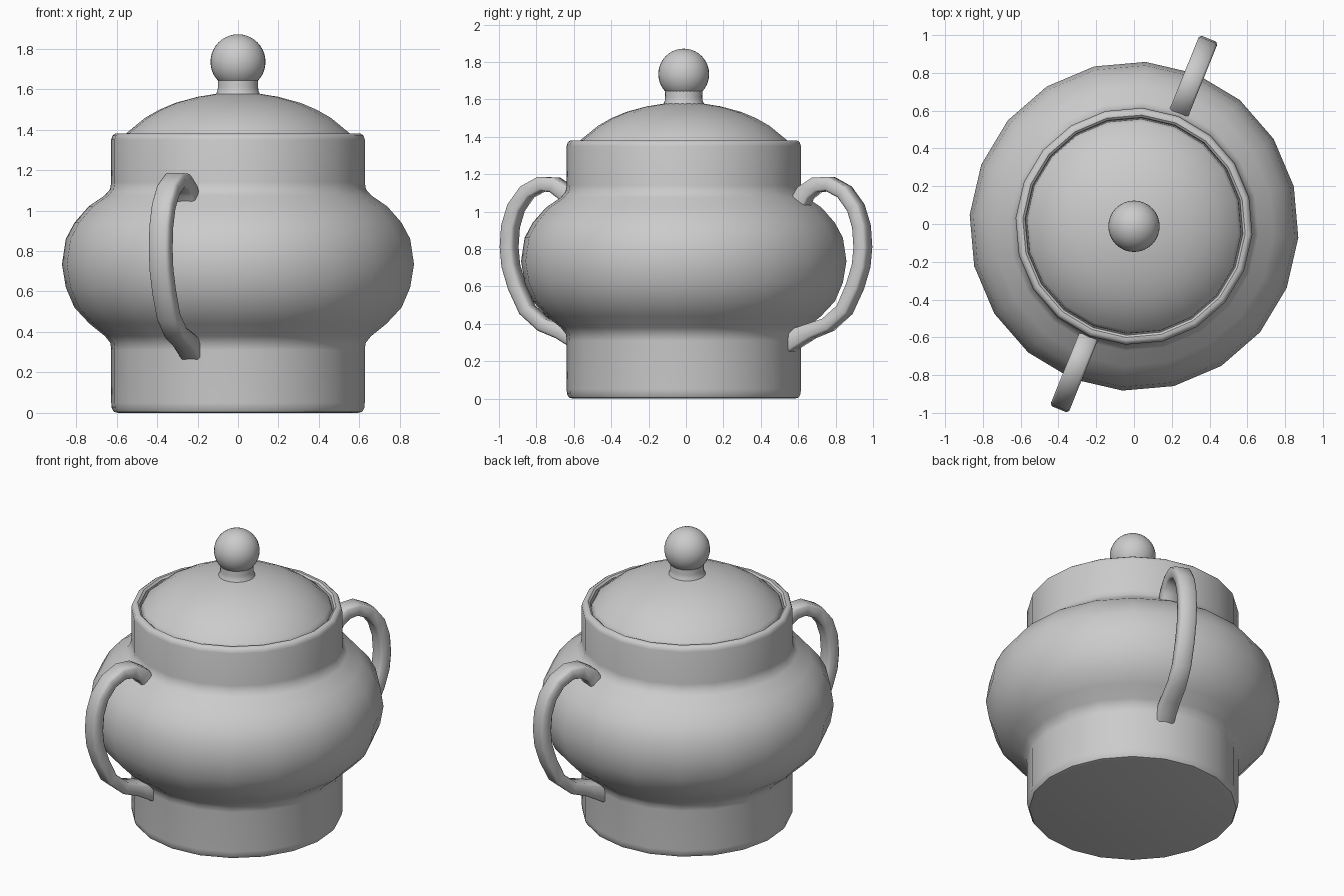
import bpy, bmesh, math
from mathutils import Vector

if "Cube" in bpy.data.objects:
    bpy.data.objects.remove(bpy.data.objects["Cube"])

AXIS_Y = -0.012
PHASE = math.radians(14)


def finish(name, bm, angle=40):
    bmesh.ops.recalc_face_normals(bm, faces=bm.faces)
    mesh = bpy.data.meshes.new(name)
    bm.to_mesh(mesh)
    bm.free()
    ob = bpy.data.objects.new(name, mesh)
    bpy.context.collection.objects.link(ob)
    bpy.ops.object.select_all(action='DESELECT')
    ob.select_set(True)
    bpy.context.view_layer.objects.active = ob
    bpy.ops.object.shade_smooth_by_angle(angle=math.radians(angle))
    return ob


def loft(name, rings, closed_caps=True, angle=40):
    """Skin a list of equal-length point rings and cap both ends."""
    bm = bmesh.new()
    vr = [[bm.verts.new(p) for p in ring] for ring in rings]
    n = len(vr[0])
    for a, b in zip(vr, vr[1:]):
        for i in range(n):
            j = (i + 1) % n
            bm.faces.new((a[i], a[j], b[j], b[i]))
    if closed_caps:
        bm.faces.new(vr[0])
        bm.faces.new(vr[-1])
    return finish(name, bm, angle)


def lathe(name, profile, sides):
    rings = []
    for r, z in profile:
        rings.append([(r * math.cos(PHASE + 2 * math.pi * i / sides),
                       AXIS_Y + r * math.sin(PHASE + 2 * math.pi * i / sides), z)
                      for i in range(sides)])
    return loft(name, rings)


# Pot body: foot, bulging belly, neck and rounded rim
lathe("pot_body", [
    (0.595, 0.0), (0.615, 0.005), (0.626, 0.025), (0.628, 0.05), (0.628, 0.31),
    (0.632, 0.345), (0.66, 0.38), (0.735, 0.44), (0.81, 0.52), (0.853, 0.62),
    (0.872, 0.735), (0.853, 0.86), (0.81, 0.94), (0.74, 1.02), (0.66, 1.075),
    (0.634, 1.105), (0.628, 1.14), (0.628, 1.35), (0.622, 1.37), (0.608, 1.38),
    (0.59, 1.38), (0.578, 1.37), (0.574, 1.34)], 20)

# Domed lid set into the rim
lathe("lid", [
    (0.572, 1.33), (0.568, 1.36), (0.553, 1.382), (0.46, 1.458), (0.39, 1.498),
    (0.31, 1.532), (0.2, 1.562), (0.1, 1.578), (0.02, 1.582)], 20)

# Knob stem and ball
lathe("knob_stem", [(0.115, 1.565), (0.102, 1.59), (0.099, 1.61), (0.102, 1.70)], 32)
bm = bmesh.new()
bmesh.ops.create_uvsphere(bm, u_segments=32, v_segments=20, radius=0.136)
bmesh.ops.translate(bm, verts=bm.verts, vec=(0, AXIS_Y, 1.735))
finish("knob_ball", bm)

# Strap handles: (radius, height, half thickness) along the path
PATH = [(0.59, 0.305, 0.058), (0.64, 0.325, 0.05), (0.72, 0.36, 0.04),
        (0.82, 0.395, 0.037), (0.915, 0.475, 0.037), (0.975, 0.60, 0.038),
        (1.01, 0.71, 0.038), (1.02, 0.81, 0.038), (1.012, 0.92, 0.038),
        (0.98, 1.02, 0.038), (0.915, 1.105, 0.038), (0.83, 1.148, 0.039),
        (0.755, 1.142, 0.041), (0.69, 1.10, 0.044), (0.65, 1.03, 0.046)]
HALF_W, BEV = 0.053, 0.012


def handle(name, degrees):
    a = math.radians(degrees)
    out = Vector((math.cos(a), math.sin(a), 0))
    side = Vector((-math.sin(a), math.cos(a), 0))
    up = Vector((0, 0, 1))
    rings = []
    for i, (r, z, h) in enumerate(PATH):
        p, q = PATH[max(i - 1, 0)], PATH[min(i + 1, len(PATH) - 1)]
        t = (out * (q[0] - p[0]) + up * (q[1] - p[1])).normalized()
        n = t.cross(side)
        w = HALF_W
        section = [(w, h - BEV), (w - BEV, h), (BEV - w, h), (-w, h - BEV),
                   (-w, BEV - h), (BEV - w, -h), (w - BEV, -h), (w, BEV - h)]
        c = out * r + up * z
        rings.append([c + side * s + n * d for s, d in section])
    loft(name, rings, angle=50)


handle("back_handle", 68)
handle("front_handle", 248)
